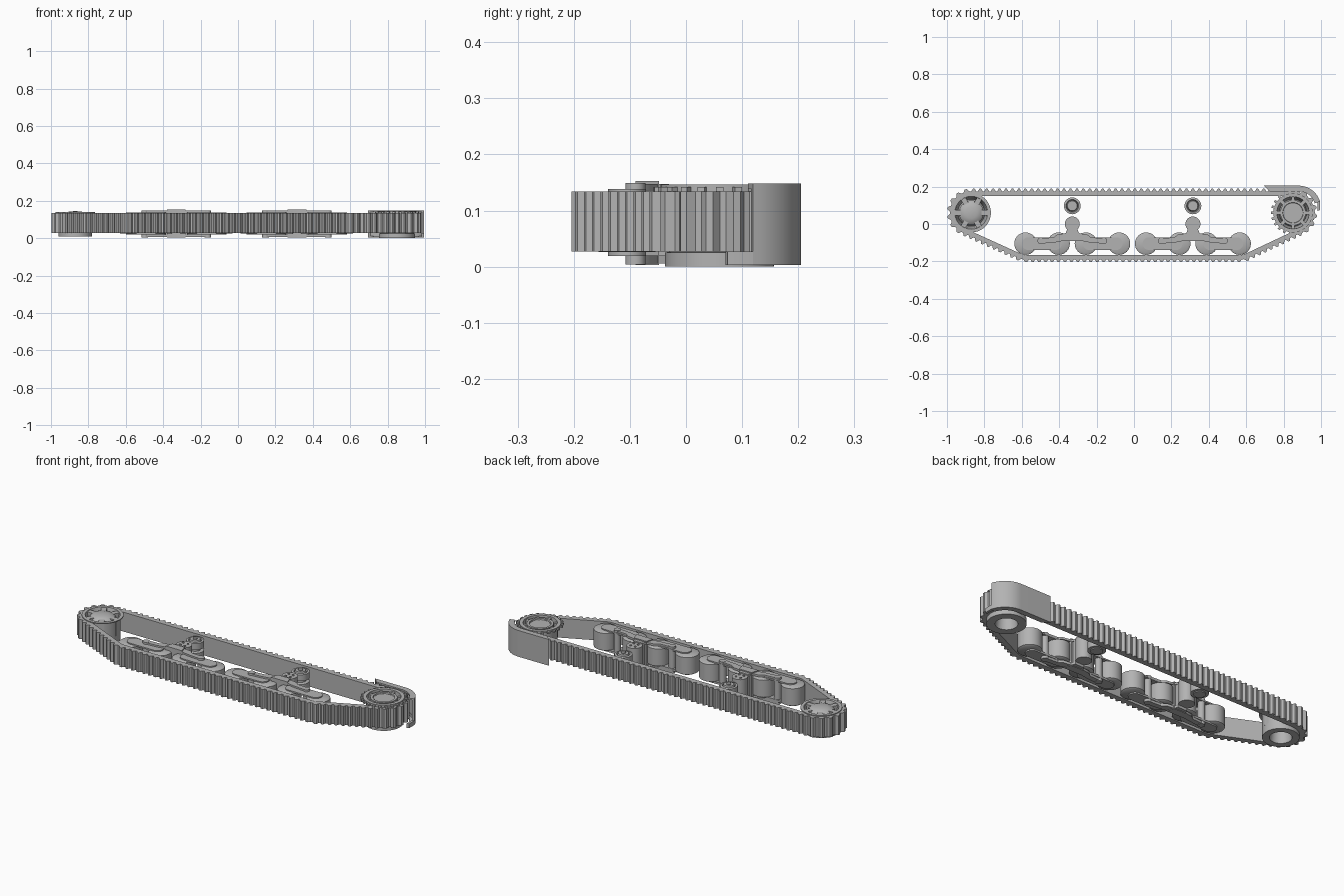
import bpy, bmesh
from math import sin, cos, pi, tau
from mathutils import Vector
from mathutils.geometry import convex_hull_2d

cube = bpy.data.objects.get("Cube")
if cube:
    bpy.data.objects.remove(cube)

steel = bpy.data.materials.new("plain grey steel")
steel.use_nodes = True
GREY = (0.45, 0.45, 0.45, 1)
steel.diffuse_color = GREY
steel.node_tree.nodes["Principled BSDF"].inputs["Base Color"].default_value = GREY


def finish(name, bm):
    bmesh.ops.remove_doubles(bm, verts=bm.verts, dist=1e-5)
    bmesh.ops.recalc_face_normals(bm, faces=bm.faces)
    me = bpy.data.meshes.new(name)
    bm.to_mesh(me)
    bm.free()
    me.materials.append(steel)
    ob = bpy.data.objects.new(name, me)
    bpy.context.collection.objects.link(ob)
    bpy.ops.object.select_all(action='DESELECT')
    ob.select_set(True)
    bpy.context.view_layer.objects.active = ob
    bpy.ops.object.shade_smooth_by_angle(angle=0.6)
    return ob


def prisms(name, polys, z0, z1):
    """Extrude several flat outlines from z0 to z1 into one object."""
    bm = bmesh.new()
    for poly in polys:
        low = [bm.verts.new((p[0], p[1], z0)) for p in poly]
        high = [bm.verts.new((p[0], p[1], z1)) for p in poly]
        bm.faces.new(low)
        bm.faces.new(high)
        for i in range(len(poly)):
            j = (i + 1) % len(poly)
            bm.faces.new((low[i], low[j], high[j], high[i]))
    return finish(name, bm)


def lathe(name, c, profile, seg=40):
    """Turn a closed (radius, z) outline about a vertical axis at c."""
    bm = bmesh.new()
    rings = [[bm.verts.new((c[0] + r * cos(tau * k / seg), c[1] + r * sin(tau * k / seg), z))
              for k in range(seg)] for r, z in profile]
    for i, ring in enumerate(rings):
        j = (i + 1) % len(rings)
        if profile[i][0] == 0 and profile[j][0] == 0:
            continue
        for k in range(seg):
            n = (k + 1) % seg
            bm.faces.new((ring[k], ring[n], rings[j][n], rings[j][k]))
    return finish(name, bm)


def hull(circles, seg=28):
    pts = [Vector((x + r * cos(tau * k / seg), y + r * sin(tau * k / seg)))
           for x, y, r in circles for k in range(seg)]
    return [pts[i] for i in convex_hull_2d(pts)]


def radial(c, count, r0, r1, w):
    """Small rectangles set around a circle."""
    out = []
    for k in range(count):
        d = Vector((cos(tau * k / count), sin(tau * k / count)))
        s = Vector((-d.y, d.x)) * w / 2
        c2 = Vector(c)
        out.append([c2 + d * r0 - s, c2 + d * r1 - s, c2 + d * r1 + s, c2 + d * r0 + s])
    return out


IDLER, SPROCKET = (-0.87, 0.06), (0.85, 0.06)
BOGIES = (-0.33, 0.315)
WHEEL_Y, WHEEL_R = -0.105, 0.06


# Track belt: even samples along the loop, lifted in turn to make the links
def track(links=118, z0=0.027, z1=0.134):
    loop = hull([(*IDLER, 0.09), (*SPROCKET, 0.09),
                 (-0.58, WHEEL_Y, WHEEL_R), (0.57, WHEEL_Y, WHEEL_R)], 96)
    ends = loop[1:] + loop[:1]
    total = sum((b - a).length for a, b in zip(loop, ends))
    n = links * 4
    step, walked, samples = total / n, 0.0, []
    for a, b in zip(loop, ends):
        length = (b - a).length
        while len(samples) < n and len(samples) * step < walked + length:
            samples.append(a.lerp(b, (len(samples) * step - walked) / length))
        walked += length
    bm = bmesh.new()
    rows = []
    area = sum(a.cross(b) for a, b in zip(loop, ends))
    for i, p in enumerate(samples):
        t = (samples[(i + 1) % len(samples)] - samples[i - 1]).normalized()
        out = Vector((t.y, -t.x)) * (1 if area > 0 else -1)
        q = p + out * (0.039 if i % 4 < 2 else 0.025)
        rows.append([bm.verts.new((v.x, v.y, z)) for v, z in
                     ((p, z0), (q, z0), (q, z1), (p, z1))])
    for i, row in enumerate(rows):
        nxt = rows[(i + 1) % len(rows)]
        for k in range(4):
            m = (k + 1) % 4
            bm.faces.new((row[k], row[m], nxt[m], nxt[k]))
    finish("track_belt", bm)


track()

# Idler wheel: rim with flange, open spokes and a domed hub
lathe("idler_rim", IDLER, [(0.072, 0.008), (0.09, 0.008), (0.09, 0.134), (0.105, 0.134),
                           (0.105, 0.139), (0.088, 0.139), (0.082, 0.12), (0.072, 0.05)])
lathe("idler_hub", IDLER, [(0.055, 0.008), (0.074, 0.008), (0.074, 0.04), (0.066, 0.05),
                           (0.066, 0.125), (0.055, 0.136), (0.03, 0.143), (0, 0.145),
                           (0, 0.1), (0.045, 0.09)])
prisms("idler_spokes", radial(IDLER, 6, 0.05, 0.09, 0.028), 0.05, 0.136)

# Drive sprocket: drum, toothed ring, spokes and hub
lathe("sprocket_drum", SPROCKET, [(0.06, 0), (0.097, 0), (0.097, 0.025), (0.088, 0.027),
                                  (0.088, 0.134), (0.105, 0.134), (0.105, 0.146),
                                  (0.086, 0.146), (0.084, 0.1), (0.07, 0.05)])
prisms("sprocket_teeth", radial(SPROCKET, 22, 0.1, 0.118, 0.013), 0.134, 0.142)
prisms("sprocket_spokes", radial(SPROCKET, 8, 0.05, 0.088, 0.018), 0.06, 0.138)
lathe("sprocket_hub", SPROCKET, [(0.055, 0.0), (0.074, 0.0), (0.074, 0.06), (0.068, 0.07),
                                 (0.068, 0.142), (0.055, 0.142), (0.053, 0.136),
                                 (0, 0.136), (0, 0.1), (0.045, 0.09)])

# Bogies and return rollers
for side, bx in zip(("right", "left"), BOGIES):
    offsets = (-0.25, -0.073, 0.073, 0.25)
    for i, dx in enumerate(offsets):
        lathe(f"{side}_road_wheel_{i + 1}", (bx + dx, WHEEL_Y),
              [(0, 0.026), (0.05, 0.026), (WHEEL_R, 0.032), (WHEEL_R, 0.126),
               (0.05, 0.132), (0, 0.132)], 32)
    beams = [hull([(bx + s * 0.235, WHEEL_Y, 0.034), (bx + s * 0.09, WHEEL_Y, 0.034)])
             for s in (-1, 1)]
    prisms(f"{side}_upper_wheel_beams", beams, 0.13, 0.138)
    prisms(f"{side}_lower_wheel_beams", beams, 0.019, 0.03)

    # Rocker plates joining both wheel pairs, above and below
    half = [(0.028, -0.03), (0.036, -0.05), (0.08, -0.056), (0.1, -0.072), (0.165, -0.076),
            (0.182, -0.09), (0.165, -0.105), (0.09, -0.098), (0.05, -0.09)]
    rocker = [(bx + x, y) for x, y in half] + [(bx - x, y) for x, y in reversed(half)]
    prisms(f"{side}_upper_rocker", [rocker], 0.136, 0.147)
    prisms(f"{side}_lower_rocker", [rocker], 0.006, 0.02)
    pivots = [hull([(bx + s * 0.168, -0.09, 0.018)]) for s in (-1, 1)]
    prisms(f"{side}_rocker_pivots", pivots, 0.004, 0.149)
    prisms(f"{side}_centre_block",
           [[(bx - 0.05, -0.09), (bx + 0.05, -0.09), (bx + 0.038, -0.048),
             (bx - 0.038, -0.048)]], 0.003, 0.153)

    # Mounting post with four bolts
    prisms(f"{side}_post", [hull([(bx, 0, 0.04)]),
                            [(bx - 0.028, -0.06), (bx + 0.028, -0.06),
                             (bx + 0.028, 0), (bx - 0.028, 0)]], 0.02, 0.14)
    bolts = [hull([(bx + sx * 0.014, sy * 0.014, 0.006)], 10)
             for sx in (-1, 1) for sy in (-1, 1)]
    prisms(f"{side}_post_bolts", bolts, 0.14, 0.144)

    lathe(f"{side}_return_roller", (bx, 0.097),
          [(0, 0.03), (0.03, 0.03), (0.03, 0.035), (0.045, 0.035), (0.045, 0.075),
           (0.028, 0.078), (0.028, 0.09), (0.045, 0.093), (0.045, 0.128), (0.034, 0.13),
           (0.03, 0.122), (0.026, 0.135), (0.012, 0.135), (0.012, 0.14), (0, 0.14)], 32)


# Mudguard: curved wall with turned-in lips on both edges
def guard(name, width, z0, z1, drop=0.0):
    def edge(inset):
        r = 0.12 - inset
        arc = [(0.88 + r * cos(a), 0.085 + r * sin(a))
               for a in (pi / 2 - k * 1.28 / 12 for k in range(13))]
        return arc + ([(arc[-1][0], arc[-1][1] - drop)] if drop else [])
    outer = [(0.695, 0.205)] + edge(0)
    inner = [(0.695 + width, 0.205 - width)] + edge(width)
    prisms(name, [outer + inner[::-1]], z0, z1)


guard("mudguard_wall", 0.012, 0.003, 0.148)
guard("mudguard_upper_lip", 0.03, 0.139, 0.148)
guard("mudguard_lower_lip", 0.03, 0.003, 0.012)
guard("mudguard_lower_skirt", 0.014, 0.003, 0.027, 0.045)
